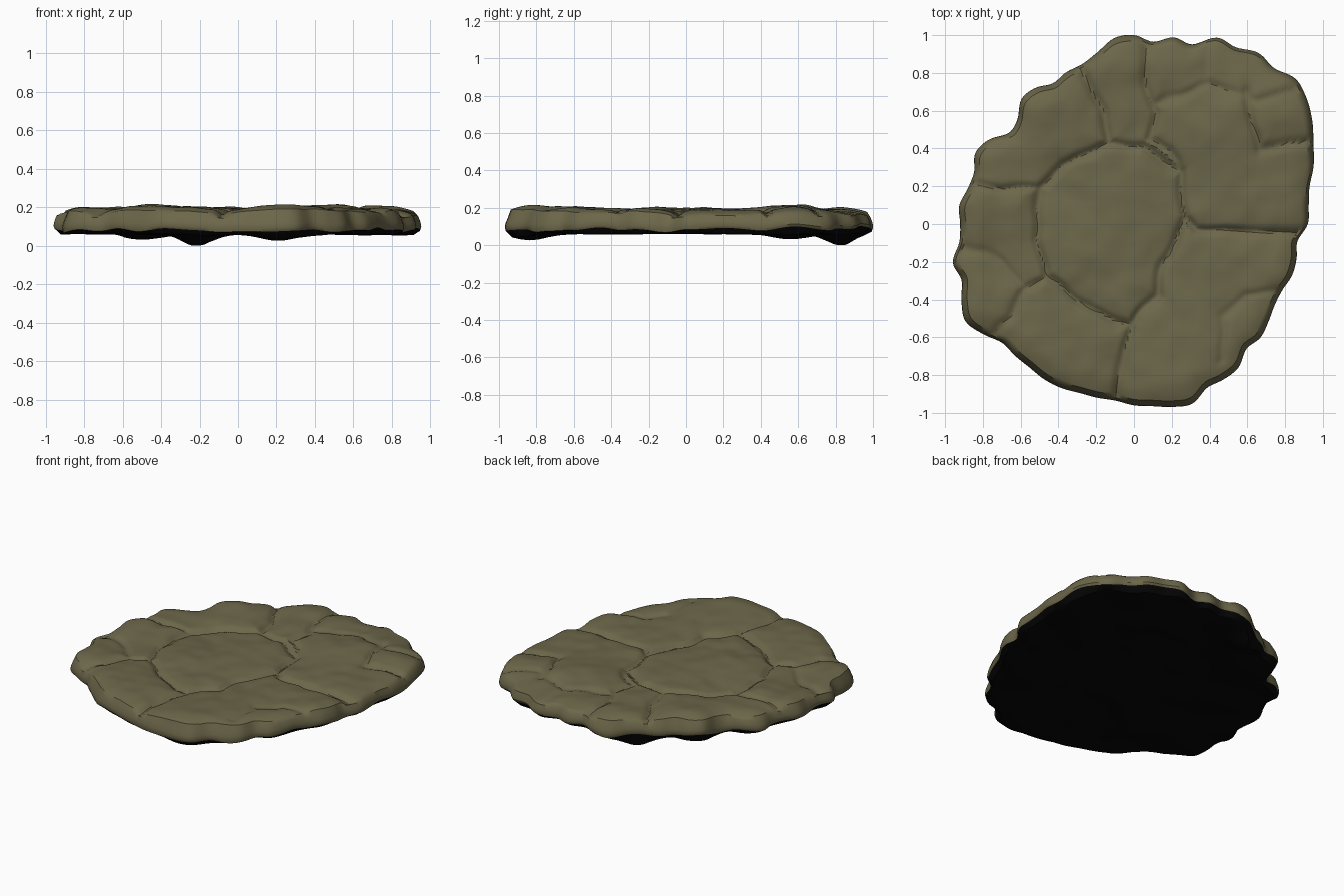
import bpy
import bmesh
from math import sin, cos, tau, exp, floor
from mathutils import Vector, noise

if "Cube" in bpy.data.objects:
    bpy.data.objects.remove(bpy.data.objects["Cube"], do_unlink=True)

# Scalloped rim: radii in hundredths, evenly spaced counter-clockwise from +x
RIM = [92, 93, 95, 100, 104, 109, 113, 115, 111, 112, 108, 108, 100, 101, 97,
       100, 99, 93, 89, 88, 86, 89, 89, 83, 82, 89, 92, 89, 90, 93,
       92, 93, 98, 96, 100, 103, 99, 94, 94, 94, 95, 95, 94, 94, 94,
       96, 97, 99, 100, 95, 95, 94, 89, 90, 88, 86, 86, 88, 88, 87]

# Grooves between the stones: depth, then path points in hundredths
GROOVES = [
    (.030, [(-50, 19), (-37, 32), (-13, 42), (5, 40), (24, 28), (27, 3), (16, -21),
            (12, -37), (-2, -53), (-21, -46), (-47, -28), (-51, -8), (-50, 19)]),
    (.030, [(-2, -53), (-5, -72), (-10, -97)]),
    (.030, [(27, 3), (33, -3), (60, -4), (90, -5)]),
    (.028, [(-13, 42), (-17, 60), (-25, 78), (-30, 87)]),
    (.024, [(-50, 19), (-70, 19), (-90, 22)]),
    (.024, [(-47, -28), (-58, -34), (-66, -50), (-76, -61)]),
    (.018, [(-58, -34), (-70, -20), (-96, -9)]),
    (.024, [(24, 28), (20, 38), (8, 44), (10, 60), (6, 75), (6, 92)]),
    (.018, [(10, 65), (25, 68), (40, 74), (55, 70), (65, 65), (85, 72)]),
    (.026, [(60, 70), (63, 50), (67, 39), (80, 43), (98, 45)]),
    (.016, [(78, -36), (60, -37), (47, -50), (46, -72)]),
    (.010, [(38, 76), (38, 97)]),
]
SEGMENTS = []
for depth, path in GROOVES:
    pts = [Vector(p) / 100 for p in path]
    SEGMENTS += [(depth, a, b - a, (b - a).length_squared) for a, b in zip(pts, pts[1:])]

# Raised lumps on top and hanging lumps below: x, y, height, radius
TOP_LUMPS = [(.27, -.75, .018, .2), (-.4, .68, .014, .2), (.6, .6, .016, .2), (-.4, -.7, .012, .2)]
LOW_LUMPS = [(-.22, .82, -.055, .11), (.2, -.84, -.04, .13), (-.52, .56, -.03, .15)]


def lumps(items, x, y):
    return sum(h * exp(-((x - a) ** 2 + (y - b) ** 2) / (r * r)) for a, b, h, r in items)


def wobble(x, y, freq, seed):
    return noise.noise(Vector((x * freq, y * freq, seed)))


def rim_radius(turn):
    """Smooth cubic through the rim radii."""
    n = len(RIM)
    i = floor(turn * n)
    f = turn * n - i
    a, b, c, d = (RIM[(i + k) % n] / 100 for k in (-1, 0, 1, 2))
    return b + f / 2 * (c - a + f * (2 * a - 5 * b + 4 * c - d + f * (3 * (b - c) + d - a)))


def groove_cut(x, y):
    """Sharp crease with a soft shoulder around the nearest grooves."""
    cut = 0
    for depth, a, ab, length in SEGMENTS:
        px, py = x - a.x, y - a.y
        t = min(1, max(0, (px * ab.x + py * ab.y) / length))
        d2 = (px - t * ab.x) ** 2 + (py - t * ab.y) ** 2
        if d2 < .03:
            cut = max(cut, depth * (.7 * exp(-d2 / .0005) + .4 * exp(-d2 / .006)))
    return cut


def top_height(x, y, t):
    edge = max(0, (t - .86) / .1)
    # tiny bends keep the grooves from looking ruled
    gx = x + .025 * wobble(x, y, 6, 3)
    gy = y + .025 * wobble(x, y, 6, 8)
    return (.192 + .02 * wobble(x, y, 3, 1) + .007 * wobble(x, y, 9, 5)
            + lumps(TOP_LUMPS, x, y) - .016 * min(edge, 1.2) ** 2 - groove_cut(gx, gy))


def low_height(x, y, t):
    return .06 + .014 * wobble(x, y, 4, 12) * t + lumps(LOW_LUMPS, x, y)


def wall_height(level, swing):
    return lambda x, y, t: level + swing * wobble(x, y, 5, 20)


def make_material(name, color):
    mat = bpy.data.materials.new(name)
    mat.use_nodes = True
    mat.diffuse_color = color
    shader = mat.node_tree.nodes["Principled BSDF"]
    shader.inputs["Base Color"].default_value = color
    shader.inputs["Roughness"].default_value = .9
    return mat


# Ring profile from the top centre, over the rim, to the bottom centre
COLUMNS, TOP_RINGS, LOW_RINGS = 360, 80, 20
profile = [(.967 * i / TOP_RINGS, top_height, 0) for i in range(1, TOP_RINGS + 1)]
profile += [(.984, wall_height(.152, .02), 0), (.996, wall_height(.122, .02), 0),
            (1, wall_height(.1, .025), 0), (.994, wall_height(.084, .03), 0)]
profile += [(.96 * i / LOW_RINGS, low_height, 1) for i in range(LOW_RINGS, 0, -1)]

bm = bmesh.new()
directions = [(cos(tau * k / COLUMNS), sin(tau * k / COLUMNS), rim_radius(k / COLUMNS))
              for k in range(COLUMNS)]
rings = []
for t, height, _ in profile:
    ring = []
    for c, s, radius in directions:
        x, y = c * radius * t, s * radius * t
        ring.append(bm.verts.new((x, y, height(x, y, t))))
    rings.append(ring)

# Skin the rings; everything below the rim wall takes the dark underside
for upper, lower, (_, _, slot) in zip(rings, rings[1:], profile[1:]):
    for k in range(COLUMNS):
        n = (k + 1) % COLUMNS
        bm.faces.new((upper[k], lower[k], lower[n], upper[n])).material_index = slot
for ring, height, slot in ((rings[0], top_height, 0), (rings[-1], low_height, 1)):
    hub = bm.verts.new((0, 0, height(0, 0, 0)))
    for k in range(COLUMNS):
        bm.faces.new((hub, ring[k], ring[(k + 1) % COLUMNS])).material_index = slot
bmesh.ops.recalc_face_normals(bm, faces=bm.faces)

# Rest the slab on the ground
lowest = min(v.co.z for v in bm.verts)
bmesh.ops.translate(bm, verts=bm.verts, vec=(0, 0, -lowest))

mesh = bpy.data.meshes.new("stone_slab")
bm.to_mesh(mesh)
bm.free()
mesh.materials.append(make_material("olive_stone", (.15, .135, .068, 1)))
mesh.materials.append(make_material("black_underside", (.002, .002, .002, 1)))
slab = bpy.data.objects.new("stone_slab", mesh)
bpy.context.collection.objects.link(slab)
bpy.context.view_layer.objects.active = slab
slab.select_set(True)
bpy.ops.object.shade_smooth_by_angle(angle=.6)
